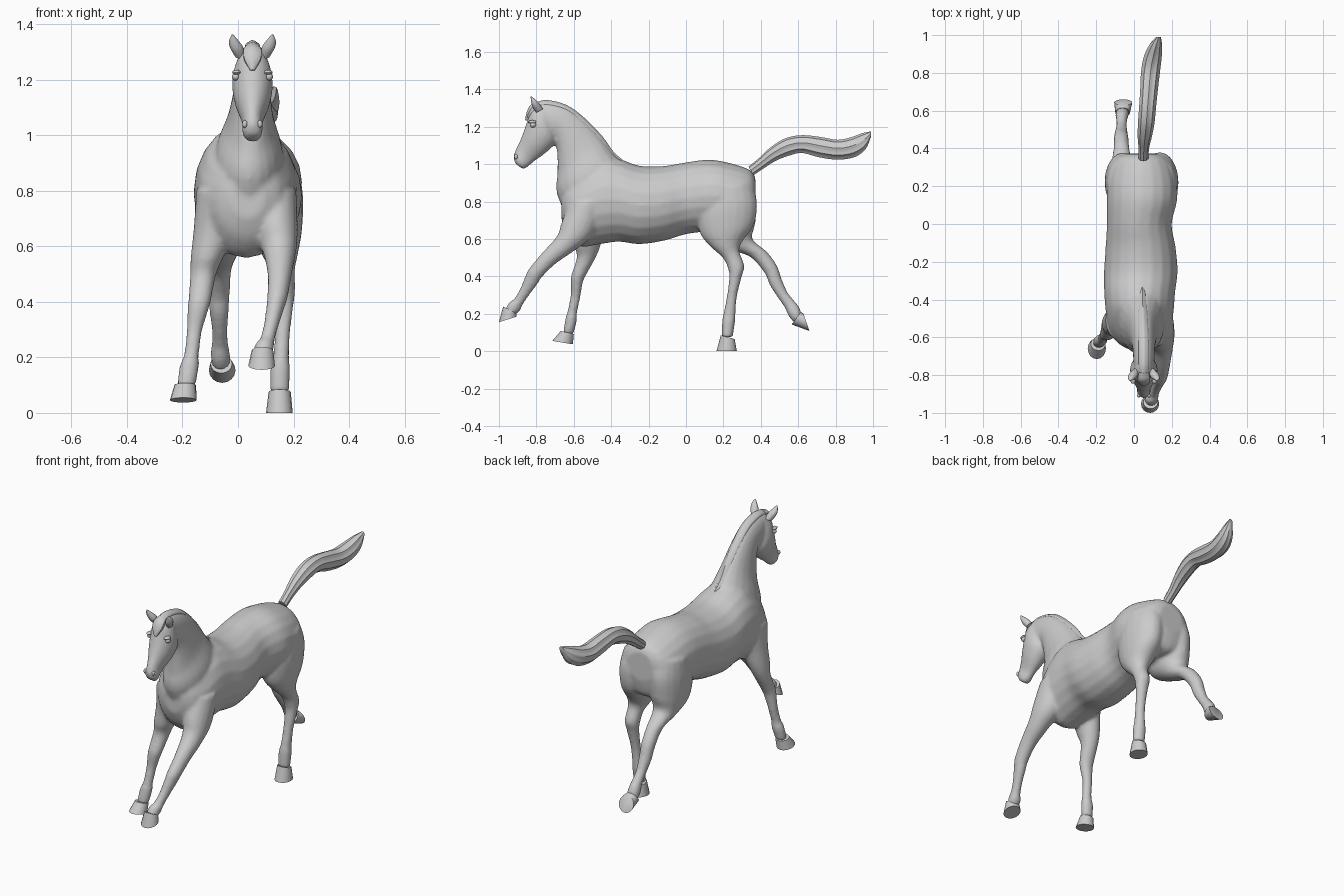
import bpy, bmesh, math
from mathutils import Vector

# Every section is (x, half_width, y1, z1, y2, z2): an ellipse across the side outline


def spline(a, b, c, d, t):
    return [0.5 * (2 * q + (r - p) * t + (2 * p - 5 * q + 4 * r - s) * t * t
                   + (3 * q - p - 3 * r + s) * t ** 3) for p, q, r, s in zip(a, b, c, d)]


def loft(bm, secs, sides=20, steps=4, ridge=0.0, strands=6):
    rows = []
    n = len(secs)
    for i in range(n - 1):
        q = [secs[max(0, min(n - 1, i + k))] for k in (-1, 0, 1, 2)]
        rows += [spline(*q, s / steps) for s in range(steps)]
    rows.append(secs[-1])
    rings = []
    for x, w, y1, z1, y2, z2 in rows:
        mid = Vector((x, (y1 + y2) / 2, (z1 + z2) / 2))
        half = Vector((0, (y1 - y2) / 2, (z1 - z2) / 2))
        ring = []
        for k in range(sides):
            a = 2 * math.pi * k / sides
            m = 1 + ridge * math.cos(strands * a)
            ring.append(bm.verts.new(mid + half * math.cos(a) * m + Vector((w * math.sin(a) * m, 0, 0))))
        rings.append(ring)
    faces = [bm.faces.new(rings[0]), bm.faces.new(rings[-1])]
    for r0, r1 in zip(rings, rings[1:]):
        for k in range(sides):
            j = (k + 1) % sides
            faces.append(bm.faces.new((r0[k], r0[j], r1[j], r1[k])))
    bmesh.ops.recalc_face_normals(bm, faces=faces)


def finish(name, bm, angle=40):
    me = bpy.data.meshes.new(name)
    bm.to_mesh(me)
    bm.free()
    ob = bpy.data.objects.new(name, me)
    bpy.context.collection.objects.link(ob)
    bpy.ops.object.select_all(action='DESELECT')
    ob.select_set(True)
    bpy.context.view_layer.objects.active = ob
    bpy.ops.object.shade_smooth_by_angle(angle=math.radians(angle))
    return ob


def part(name, secs, **kw):
    bm = bmesh.new()
    loft(bm, secs, **kw)
    return finish(name, bm)


def ball(name, loc, size):
    bm = bmesh.new()
    bmesh.ops.create_uvsphere(bm, u_segments=12, v_segments=8, radius=1)
    for v in bm.verts:
        v.co = Vector(loc) + Vector([c * s for c, s in zip(v.co, size)])
    return finish(name, bm)


# Torso, rump to chest
torso = [(.04, .08, .37, .93, .375, .76), (.04, .145, .34, .97, .345, .66),
         (.042, .18, .25, 1.002, .25, .64), (.042, .187, .13, 1.024, .13, .64),
         (.028, .172, 0, 1.01, 0, .625), (.035, .185, -.12, .99, -.12, .59),
         (.036, .195, -.25, .992, -.25, .572), (.03, .188, -.36, 1.03, -.36, .585),
         (.03, .18, -.45, 1.04, -.47, .57), (.03, .165, -.55, .98, -.56, .56),
         (.035, .12, -.63, .92, -.63, .62), (.035, .06, -.665, .86, -.665, .70)]

# Neck, crest to throat
neck = [(.04, .13, -.32, 1.0, -.62, .68), (.04, .12, -.38, 1.05, -.69, .84),
        (.045, .085, -.45, 1.14, -.688, .95), (.05, .066, -.55, 1.245, -.688, 1.05),
        (.052, .058, -.64, 1.307, -.70, 1.12), (.052, .055, -.74, 1.333, -.72, 1.14),
        (.052, .04, -.79, 1.325, -.76, 1.2)]

# Head, poll to muzzle
head = [(.052, .045, -.78, 1.33, -.71, 1.24), (.052, .068, -.83, 1.29, -.695, 1.16),
        (.052, .073, -.85, 1.23, -.70, 1.11), (.052, .062, -.87, 1.17, -.75, 1.06),
        (.052, .046, -.89, 1.12, -.79, 1.03), (.052, .036, -.91, 1.08, -.82, 1.008),
        (.052, .037, -.922, 1.04, -.85, .982), (.052, .024, -.915, 1.005, -.872, .973)]

# Legs, front outline to back outline, from shoulder or hip to pastern
right_front = [(.13, .08, -.62, .80, -.42, .80), (.14, .075, -.665, .69, -.50, .62),
               (.15, .058, -.69, .615, -.60, .535), (.15, .043, -.77, .525, -.70, .465),
               (.142, .037, -.838, .443, -.773, .393), (.135, .033, -.858, .405, -.793, .36),
               (.12, .027, -.887, .335, -.838, .30), (.105, .027, -.922, .277, -.873, .248),
               (.095, .035, -.945, .262, -.885, .22), (.09, .033, -.968, .22, -.912, .195)]
left_front = [(-.07, .08, -.62, .80, -.40, .80), (-.085, .075, -.60, .66, -.43, .66),
              (-.11, .06, -.595, .56, -.455, .57), (-.125, .047, -.584, .5, -.483, .5),
              (-.138, .041, -.612, .41, -.538, .40), (-.145, .037, -.617, .37, -.553, .36),
              (-.157, .028, -.617, .3, -.565, .29), (-.168, .027, -.634, .21, -.583, .2),
              (-.175, .035, -.645, .175, -.583, .165), (-.187, .033, -.657, .095, -.602, .09)]
right_hind = [(.12, .10, .08, .86, .35, .90), (.135, .10, .06, .74, .38, .80),
              (.14, .09, .075, .63, .365, .68), (.15, .066, .13, .56, .30, .585),
              (.16, .045, .2, .495, .285, .535), (.165, .041, .228, .43, .312, .457),
              (.165, .035, .23, .38, .297, .395), (.16, .028, .218, .29, .272, .29),
              (.155, .029, .2, .2, .265, .195), (.152, .036, .193, .16, .262, .155),
              (.15, .034, .19, .075, .25, .075)]
left_hind = [(-.04, .10, .08, .86, .35, .90), (-.055, .10, .065, .73, .378, .80),
             (-.06, .09, .11, .61, .37, .68), (-.065, .063, .24, .543, .355, .60),
             (-.066, .043, .345, .503, .432, .532), (-.068, .039, .42, .418, .485, .46),
             (-.068, .035, .448, .353, .512, .385), (-.066, .028, .493, .283, .542, .317),
             (-.065, .029, .528, .233, .577, .272), (-.064, .035, .55, .185, .603, .24),
             (-.061, .033, .58, .15, .618, .20)]

# Fuse torso, neck, head and legs into one skin with soft joins
bm = bmesh.new()
for secs in (torso, neck, head, right_front, left_front, right_hind, left_hind):
    loft(bm, secs)
skin = finish("horse_body", bm)
fuse = skin.modifiers.new("fuse", 'REMESH')
fuse.mode = 'VOXEL'
fuse.voxel_size = 0.01
fuse.use_smooth_shade = True
soft = skin.modifiers.new("soften", 'SMOOTH')
soft.factor = 0.5
soft.iterations = 5

# Hooves: coronet band, then wall down to a flat sole
hooves = {
    "right_front_hoof": [(.088, .039, -.978, .238, -.908, .208), (.085, .048, -1.0, .155, -.905, .185)],
    "left_front_hoof": [(-.19, .039, -.67, .108, -.6, .092), (-.197, .048, -.715, .055, -.605, .037)],
    "right_hind_hoof": [(.15, .04, .186, .085, .26, .065), (.149, .048, .163, 0, .272, 0)],
    "left_hind_hoof": [(-.06, .039, .565, .143, .615, .21), (-.057, .048, .66, .108, .628, .2)]}
for name, secs in hooves.items():
    part(name, secs, steps=1, sides=16)

# Tail with combed strands
part("tail", [(.05, .025, .335, .985, .36, .94), (.052, .027, .39, 1.03, .42, .98),
              (.057, .036, .45, 1.085, .48, 1.018), (.065, .042, .53, 1.135, .55, 1.045),
              (.072, .043, .62, 1.152, .62, 1.06), (.08, .045, .72, 1.142, .71, 1.037),
              (.088, .048, .81, 1.127, .81, 1.024), (.1, .045, .88, 1.14, .90, 1.037),
              (.115, .032, .94, 1.162, .96, 1.08), (.13, .012, .99, 1.175, .99, 1.15)],
     sides=36, ridge=.06, strands=9)

# Mane lying along the crest, and forelock between the ears
part("mane", [(.045, .008, -.31, 1.0, -.34, .98), (.045, .02, -.385, 1.062, -.42, 1.03),
              (.047, .025, -.45, 1.15, -.49, 1.11), (.05, .027, -.55, 1.252, -.57, 1.2),
              (.052, .028, -.64, 1.315, -.65, 1.26), (.052, .028, -.74, 1.341, -.73, 1.28),
              (.052, .026, -.8, 1.33, -.78, 1.28)], sides=24, ridge=.05, strands=6)
part("forelock", [(.052, .026, -.79, 1.335, -.77, 1.29), (.052, .034, -.828, 1.318, -.80, 1.28),
                  (.052, .03, -.85, 1.28, -.82, 1.26), (.052, .008, -.86, 1.235, -.84, 1.23)],
     sides=16, ridge=.05)

# Ears, eyes and nostrils on both sides of the head
for side, s in (("left", -1), ("right", 1)):
    part(side + "_ear", [(.052 + s * .045, .018, -.8, 1.275, -.765, 1.295),
                         (.052 + s * .057, .024, -.82, 1.305, -.785, 1.325),
                         (.052 + s * .067, .017, -.828, 1.335, -.805, 1.345),
                         (.052 + s * .072, .003, -.831, 1.361, -.827, 1.363)], sides=12)
    ball(side + "_eye", (.052 + s * .06, -.818, 1.21), (.014, .017, .014))
    ball(side + "_brow", (.052 + s * .057, -.822, 1.226), (.016, .024, .009))
    ball(side + "_nostril", (.052 + s * .027, -.909, 1.04), (.009, .01, .014))
